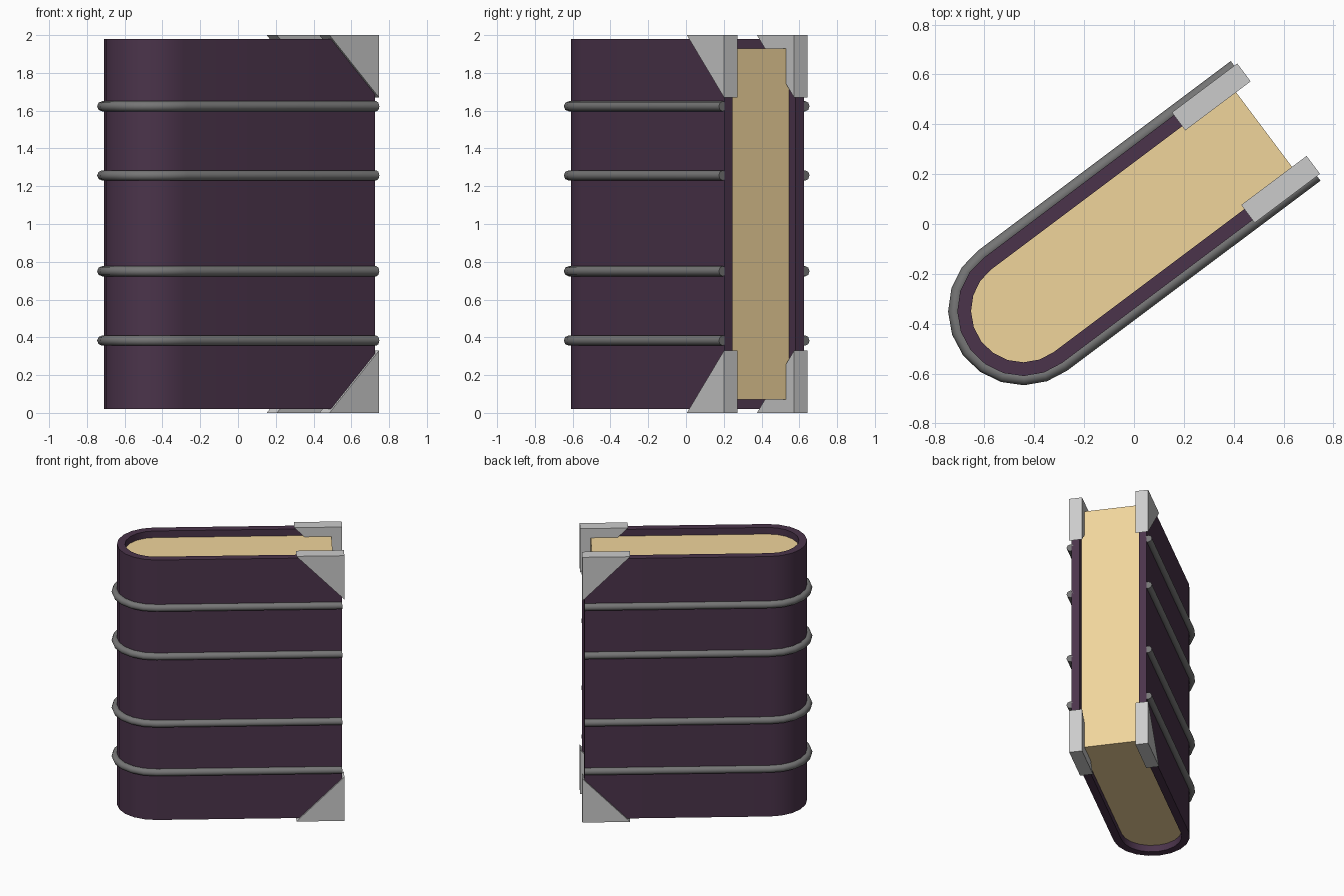
import bpy, bmesh, math
from mathutils import Vector

if "Cube" in bpy.data.objects:
    bpy.data.objects.remove(bpy.data.objects["Cube"])

ANGLE = math.atan2(0.6, 0.8)      # the book stands turned on its base
OFFSET = (0.006, -0.008, 0)
SPINE = -0.565                    # centre of the rounded spine along the book


def material(name, rgb):
    m = bpy.data.materials.new(name)
    m.diffuse_color = (*rgb, 1)
    m.use_nodes = True
    m.node_tree.nodes["Principled BSDF"].inputs["Base Color"].default_value = m.diffuse_color
    return m


plum = material("plum_leather", (0.07, 0.034, 0.07))
paper = material("paper", (0.87, 0.66, 0.33))
iron = material("dark_iron", (0.18, 0.18, 0.18))
steel = material("steel", (0.66, 0.66, 0.66))


def place(ob, mat, smooth=False):
    ob.data.materials.append(mat)
    ob.rotation_euler.z = ANGLE
    ob.location = OFFSET
    bpy.ops.object.select_all(action='DESELECT')
    ob.select_set(True)
    bpy.context.view_layer.objects.active = ob
    if ob.type == 'CURVE':
        bpy.ops.object.convert(target='MESH')
    if smooth:
        bpy.ops.object.shade_smooth_by_angle(angle=math.radians(30))


def prism(name, points, direction, mat, smooth=False):
    bm = bmesh.new()
    face = bm.faces.new([bm.verts.new(p) for p in points])
    ext = bmesh.ops.extrude_face_region(bm, geom=[face], use_keep_orig=True)
    verts = [g for g in ext["geom"] if isinstance(g, bmesh.types.BMVert)]
    bmesh.ops.translate(bm, verts=verts, vec=Vector(direction))
    bmesh.ops.recalc_face_normals(bm, faces=bm.faces)
    me = bpy.data.meshes.new(name)
    bm.to_mesh(me)
    bm.free()
    ob = bpy.data.objects.new(name, me)
    bpy.context.collection.objects.link(ob)
    place(ob, mat, smooth)


def u_path(r, end, z, steps=10):
    arc = [math.pi / 2 + math.pi * i / steps for i in range(steps + 1)]
    return ([(end, r, z)]
            + [(SPINE + r * math.cos(t), r * math.sin(t), z) for t in arc]
            + [(end, -r, z)])


# Cover wrapped round the spine, and the page block inside it
prism("cover", u_path(0.263, 0.703, 0.02) + u_path(0.208, 0.703, 0.02)[::-1],
      (0, 0, 1.96), plum, True)
prism("pages", u_path(0.208, 0.645, 0.07), (0, 0, 1.86), paper, True)

# Raised bands round the cover
for i, z in enumerate((0.383, 0.75, 1.257, 1.623)):
    cu = bpy.data.curves.new(f"band_{i + 1}", 'CURVE')
    cu.dimensions = '3D'
    cu.bevel_depth = 0.027
    cu.bevel_resolution = 2
    cu.use_fill_caps = True
    path = u_path(0.273, 0.703, z)
    sp = cu.splines.new('POLY')
    sp.points.add(len(path) - 1)
    for p, co in zip(sp.points, path):
        p.co = (*co, 1)
    ob = bpy.data.objects.new(f"band_{i + 1}", cu)
    bpy.context.collection.objects.link(ob)
    place(ob, iron)

# Triangular metal corner guards
for side, s in (("front", -1), ("back", 1)):
    for level, z, dz in (("bottom", 0, 0.33), ("top", 2, -0.33)):
        b = s * 0.187
        prism(f"corner_{side}_{level}",
              [(0.39, b, z), (0.718, b, z), (0.718, b, z + dz)],
              (0, s * 0.09, 0), steel)
